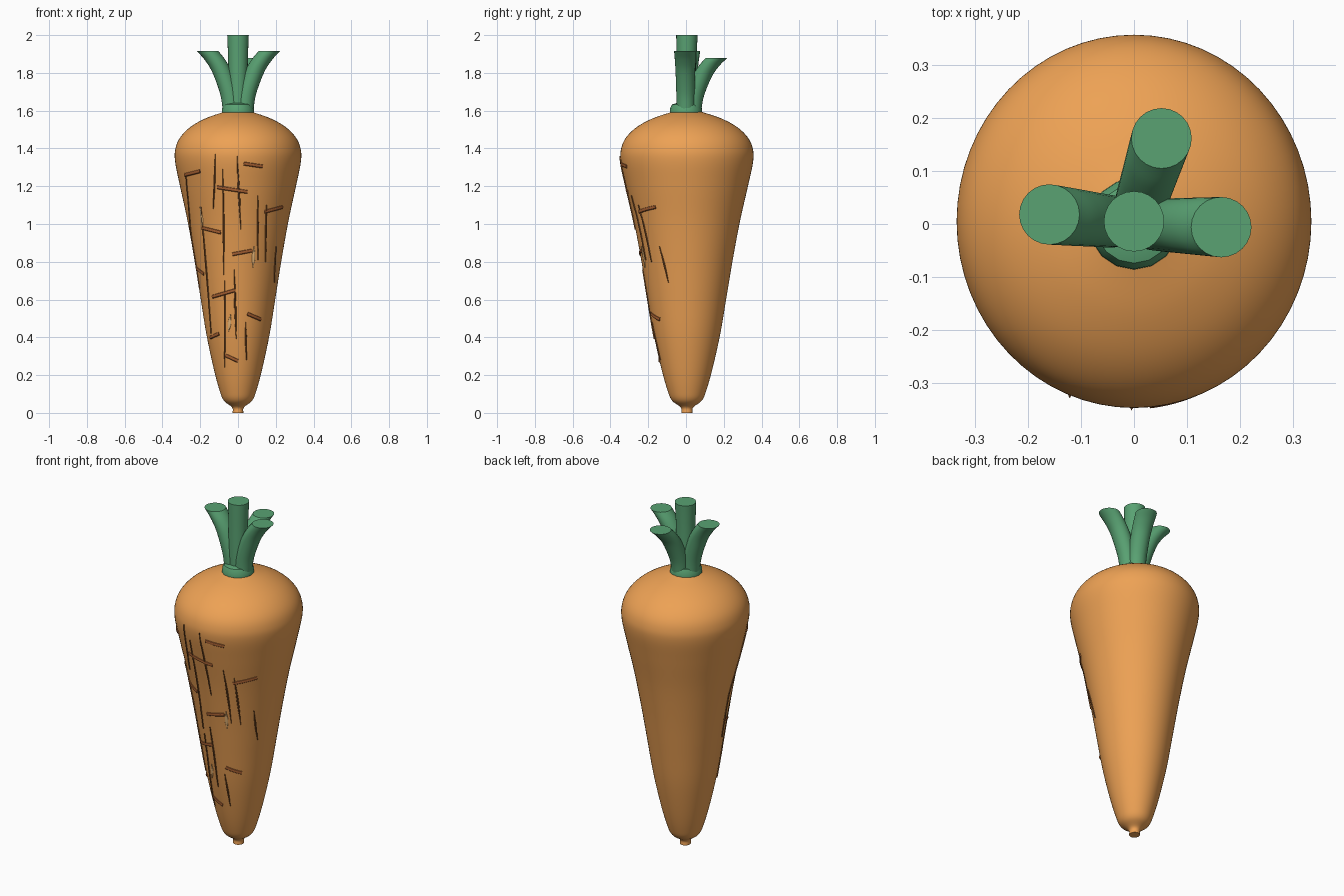
import bpy, bmesh, math
from mathutils import Vector

if "Cube" in bpy.data.objects:
    bpy.data.objects.remove(bpy.data.objects["Cube"])

SY, CY = 1.052, 0.005   # body is slightly deeper than wide


def material(name, rgb):
    m = bpy.data.materials.new(name)
    m.diffuse_color = (*rgb, 1)
    m.use_nodes = True
    m.node_tree.nodes["Principled BSDF"].inputs["Base Color"].default_value = m.diffuse_color
    return m


ORANGE = material("orange", (0.85, 0.36, 0.09))
GREEN = material("green", (0.10, 0.36, 0.17))
BROWN = material("brown", (0.36, 0.11, 0.03))
DARK = material("dark_brown", (0.22, 0.08, 0.02))
LIGHT = material("light_orange", (0.85, 0.50, 0.20))


def smooth_path(pts, n=6):
    """Catmull-Rom resampling of a short list of points."""
    p = [Vector(q) for q in pts]
    p = [2 * p[0] - p[1]] + p + [2 * p[-1] - p[-2]]
    out = []
    for i in range(1, len(p) - 2):
        a, b, c, d = p[i - 1:i + 3]
        for k in range(n):
            t = k / n
            out.append(0.5 * (2 * b + (c - a) * t + (2 * a - 5 * b + 4 * c - d) * t * t
                              + (3 * b - a - 3 * c + d) * t ** 3))
    return out + [p[-2]]


def skin(bm, rings):
    """Join rings of points into a capped tube."""
    vs = [[bm.verts.new(q) for q in r] for r in rings]
    n = len(vs[0])
    for a, b in zip(vs, vs[1:]):
        for i in range(n):
            j = (i + 1) % n
            bm.faces.new((a[i], a[j], b[j], b[i]))
    bm.faces.new(vs[0][::-1])
    bm.faces.new(vs[-1])


def finish(bm, name, mat, angle=40):
    bmesh.ops.recalc_face_normals(bm, faces=bm.faces)
    me = bpy.data.meshes.new(name)
    bm.to_mesh(me)
    bm.free()
    ob = bpy.data.objects.new(name, me)
    me.materials.append(mat)
    bpy.context.collection.objects.link(ob)
    bpy.ops.object.select_all(action='DESELECT')
    ob.select_set(True)
    bpy.context.view_layer.objects.active = ob
    bpy.ops.object.shade_smooth_by_angle(angle=math.radians(angle))


def circle(c, rx, ry, n):
    return [(c[0] + rx * math.cos(2 * math.pi * i / n),
             c[1] + ry * math.sin(2 * math.pi * i / n), c[2]) for i in range(n)]


# root body: lathed profile of (radius, height)
PROFILE = smooth_path([(.028, 0), (.032, .03), (.075, .065), (.098, .12), (.13, .24),
                       (.168, .42), (.20, .62), (.232, .82), (.268, 1.02), (.307, 1.2),
                       (.333, 1.33), (.331, 1.40), (.305, 1.46), (.25, 1.515),
                       (.17, 1.56), (.07, 1.595)])
PROFILE = [Vector((p.x, max(p.y, 0))) for p in PROFILE]
bm = bmesh.new()
skin(bm, [circle((0, CY, p.y), p.x, p.x * SY, 64) for p in PROFILE])
finish(bm, "root_body", ORANGE, 60)


def on_front(x, z):
    """Point and outward direction on the front of the body."""
    for a, b in zip(PROFILE, PROFILE[1:]):
        if a.y <= z <= b.y:
            r = a.x + (b.x - a.x) * (z - a.y) / (b.y - a.y)
            break
    x = max(-.98 * r, min(.98 * r, x))
    y = -math.sqrt(r * r - x * x)
    return Vector((x, CY + y * SY, z)), Vector((x, y, 0)).normalized()


def mark(bm, x0, z0, x1, z1, width, height, taper, steps=12):
    """Low raised strip that follows the body surface."""
    rings = []
    for k in range(steps + 1):
        t = k / steps
        p, nrm = on_front(x0 + (x1 - x0) * t, z0 + (z1 - z0) * t)
        q, _ = on_front(x0 + (x1 - x0) * (t + .01), z0 + (z1 - z0) * (t + .01))
        side = (q - p).cross(nrm).normalized()
        w = width * (max(.25, math.sin(math.pi * t)) if taper else 1)
        rings.append([p + side * (w * math.cos(a) / 2) + nrm * (height * math.sin(a))
                      for a in (i * math.pi / 4 for i in range(8))])
    skin(bm, rings)


def marks(name, mat, rows, width, height, taper):
    bm = bmesh.new()
    for r in rows:
        mark(bm, *r, width, height, taper)
    finish(bm, name, mat)


# short cross wrinkles
marks("cross_wrinkles", BROWN, [
    (-.28, 1.26, -.20, 1.28), (.03, 1.32, .13, 1.305), (-.11, 1.195, .05, 1.17),
    (.14, 1.065, .235, 1.09), (-.19, .98, -.09, .955), (-.03, .84, .075, .86),
    (-.225, .77, -.18, .735), (-.135, .615, -.015, .65), (.05, .525, .12, .495),
    (-.145, .40, -.10, .42), (-.065, .305, 0, .275)], .02, .006, False)

# long fine grooves
marks("long_grooves", DARK, [
    (-.275, 1.27, -.225, .66), (-.12, 1.37, -.13, 1.08), (-.08, 1.29, -.075, .73),
    (-.005, 1.36, .015, .97), (.105, 1.15, .105, .81), (-.195, 1.09, -.14, .42),
    (.15, 1.10, .145, .80), (.20, .88, .19, .69), (-.02, .76, -.01, .39),
    (.04, .48, .045, .28), (-.07, .70, -.07, .24)], .011, .005, True)

# pale flecks
marks("pale_flecks", LIGHT, [
    (-.20, 1.09, -.185, .97), (-.04, .52, -.05, .43), (.085, .88, .08, .77)],
    .018, .004, True)

# leaf collar
bm = bmesh.new()
skin(bm, [circle((0, 0, z), r, r, 16) for r, z in
          [(.07, 1.575), (.086, 1.59), (.085, 1.61), (.074, 1.633), (.05, 1.64)]])
finish(bm, "leaf_collar", GREEN)


# cut leaf stalks: level round sections swept along a bend
def stalk(name, tip):
    x, y, z = tip
    path = smooth_path([(x * f, y * f, 1.59 + (z - 1.59) * t) for f, t in
                        [(.2, 0), (.28, .3), (.52, .65), (.75, .85), (1, 1)]], 5)
    bm = bmesh.new()
    skin(bm, [circle(p, .047 + .01 * k / (len(path) - 1), .047 + .01 * k / (len(path) - 1), 24)
              for k, p in enumerate(path)])
    finish(bm, name, GREEN)


stalk("centre_stalk", (0, .005, 2.0))
stalk("left_stalk", (-.16, .018, 1.915))
stalk("right_stalk", (.165, -.006, 1.915))
stalk("back_stalk", (.052, .162, 1.88))
